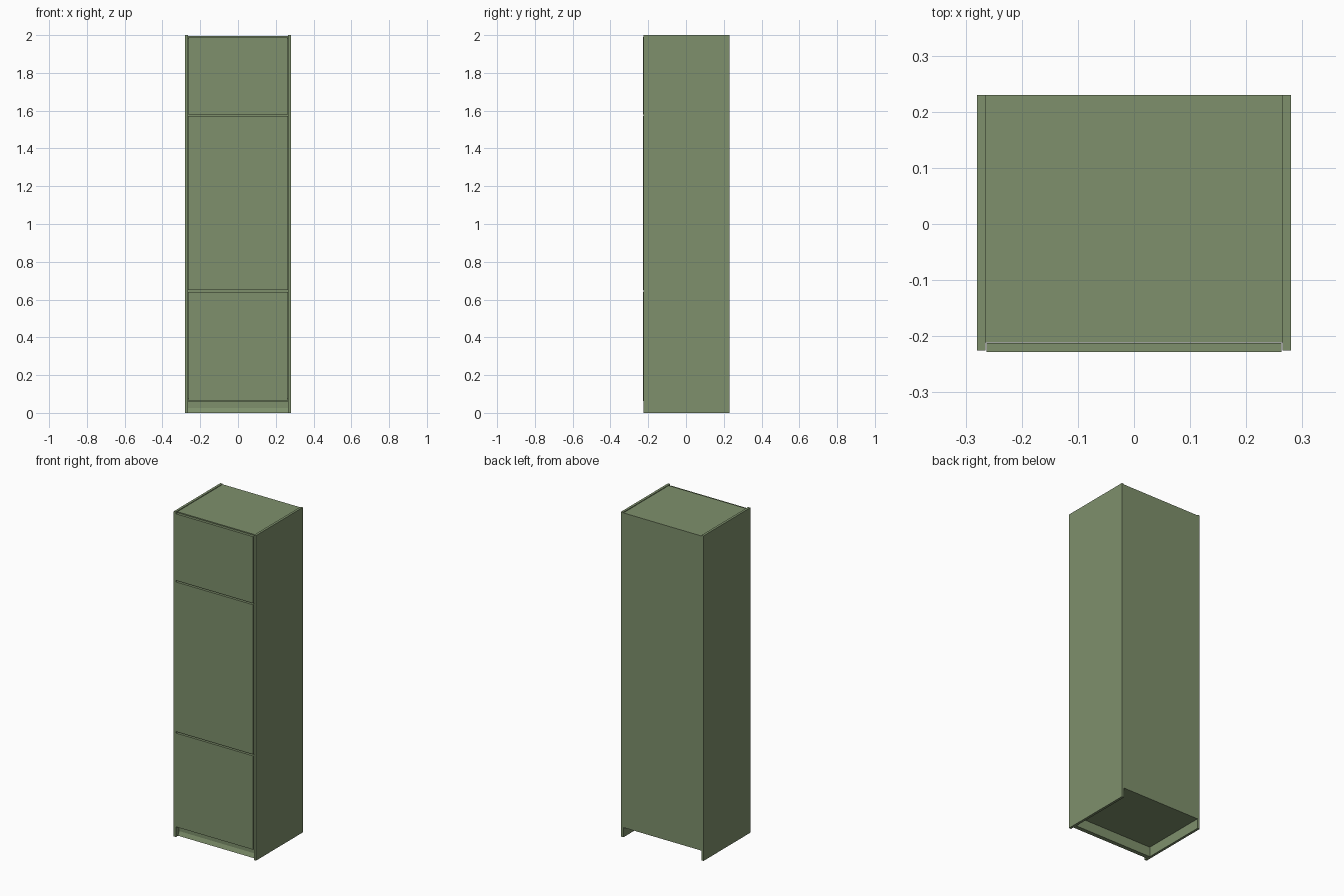
import bpy, bmesh

if "Cube" in bpy.data.objects:
    bpy.data.objects.remove(bpy.data.objects["Cube"])

green = bpy.data.materials.new("green_paint")
green.diffuse_color = (0.21, 0.28, 0.15, 1)
green.use_nodes = True
green.node_tree.nodes["Principled BSDF"].inputs["Base Color"].default_value = green.diffuse_color


def finish(name, bm):
    bmesh.ops.recalc_face_normals(bm, faces=bm.faces)
    mesh = bpy.data.meshes.new(name)
    bm.to_mesh(mesh)
    bm.free()
    mesh.materials.append(green)
    obj = bpy.data.objects.new(name, mesh)
    bpy.context.collection.objects.link(obj)
    return obj


def box(name, x, y, z):
    """Box from (min, max) ranges on each axis."""
    bm = bmesh.new()
    bmesh.ops.create_cube(bm, size=1)
    for v in bm.verts:
        v.co = [r[0] if c < 0 else r[1] for c, r in zip(v.co, (x, y, z))]
    return finish(name, bm)


def extrude_x(name, profile, x0, x1):
    """Extrude a (y, z) profile along x."""
    bm = bmesh.new()
    face = bm.faces.new([bm.verts.new((x0, y, z)) for y, z in profile])
    out = bmesh.ops.extrude_face_region(bm, geom=[face])
    for g in out["geom"]:
        if isinstance(g, bmesh.types.BMVert):
            g.co.x = x1
    return finish(name, bm)


INNER = 0.265
FRONT, BACK = -0.225, 0.23
CARCASS_FRONT = -0.211

# Full-height side panels
for side, label in ((-1, "left"), (1, "right")):
    xs = sorted((side * INNER, side * 0.28))
    box(f"{label}_side_panel", xs, (FRONT, BACK), (0, 2))

# Back, top and bottom panels between the sides
inner = (-INNER, INNER)
box("back_panel", inner, (BACK - 0.006, BACK), (0.06, 1.996))
box("top_panel", inner, (CARCASS_FRONT, BACK - 0.006), (1.98, 1.996))
box("bottom_panel", inner, (CARCASS_FRONT, BACK - 0.006), (0.06, 0.075))

# Fixed shelves behind the gaps between doors
for i, z in enumerate((0.645, 1.575)):
    box(f"shelf_{i + 1}", inner, (CARCASS_FRONT, BACK - 0.006), (z - 0.008, z + 0.008))

# Three stacked doors
for label, z in (("lower", (0.064, 0.641)), ("middle", (0.65, 1.571)), ("upper", (1.58, 1.99))):
    box(f"{label}_door", (-0.263, 0.263), (-0.228, -0.212), z)

# Recessed toe kick with a sloped foot
extrude_x("toe_kick", [(-0.205, 0), (-0.195, 0.025), (-0.195, 0.06), (-0.18, 0.06), (-0.18, 0)],
          -INNER, INNER)
